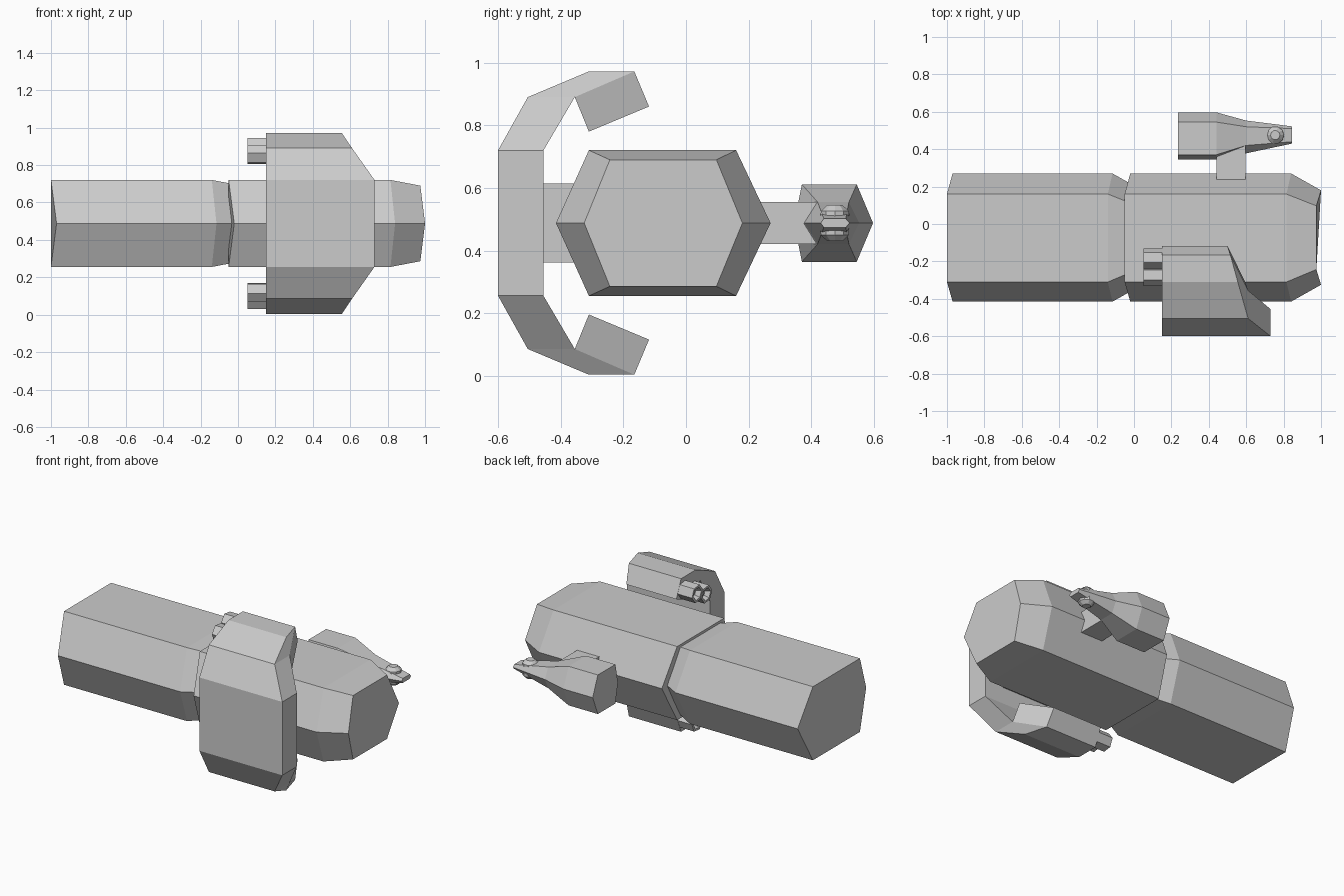
import bpy, bmesh, math

MID = 0.488  # height of the symmetry plane

if "Cube" in bpy.data.objects:
    bpy.data.objects.remove(bpy.data.objects["Cube"])

grey = bpy.data.materials.new("hull_grey")
grey.use_nodes = True
colour = (0.6, 0.6, 0.6, 1)
grey.diffuse_color = colour
grey.node_tree.nodes["Principled BSDF"].inputs["Base Color"].default_value = colour


def finish(name, bm):
    bmesh.ops.recalc_face_normals(bm, faces=bm.faces)
    mesh = bpy.data.meshes.new(name)
    bm.to_mesh(mesh)
    bm.free()
    mesh.materials.append(grey)
    obj = bpy.data.objects.new(name, mesh)
    bpy.context.collection.objects.link(obj)
    obj.location.z = MID
    return obj


def loft(name, rings):
    """Skin matching rings of points and cap both ends."""
    bm = bmesh.new()
    loops = [[bm.verts.new(p) for p in ring] for ring in rings]
    for a, b in zip(loops, loops[1:]):
        for i in range(len(a)):
            j = (i + 1) % len(a)
            bm.faces.new((a[i], a[j], b[j], b[i]))
    bm.faces.new(loops[0])
    bm.faces.new(loops[-1])
    return finish(name, bm)


def hexagon(x_flat, x_side, ys, half_height):
    """Hexagon across x; ys = side, flat start, flat end, side."""
    y0, y1, y2, y3 = ys
    h = half_height
    return [(x_side, y0, 0), (x_flat, y1, h), (x_flat, y2, h),
            (x_side, y3, 0), (x_flat, y2, -h), (x_flat, y1, -h)]


def box(name, x0, x1, y0, y1, h):
    loft(name, [[(x, y0, -h), (x, y1, -h), (x, y1, h), (x, y0, h)] for x in (x0, x1)])


def mirror_vertically(obj):
    mod = obj.modifiers.new("mirror", "MIRROR")
    mod.use_axis = (False, False, True)


# Two identical hull modules, the rear one nested into the front one
wide = (-0.415, -0.31, 0.16, 0.27)
narrow = (-0.325, -0.243, 0.097, 0.18)
for name, start, shoulder in (("rear_hull", -1, -0.14), ("front_hull", -0.05, 0.815)):
    loft(name, [hexagon(start, start + 0.03, wide, 0.2325),
                hexagon(shoulder, shoulder + 0.025, wide, 0.2325),
                hexagon(shoulder + 0.16, shoulder + 0.185, narrow, 0.202)])

# Curved side armour: (y, height above middle, forward end x)
profile = [(-0.6, 0, 0.73), (-0.455, 0, 0.73),
           (-0.6, 0.232, 0.73), (-0.455, 0.232, 0.73),
           (-0.505, 0.402, 0.61), (-0.355, 0.402, 0.61),
           (-0.31, 0.484, 0.555), (-0.165, 0.484, 0.515),
           (-0.31, 0.292, 0.595), (-0.118, 0.372, 0.5)]
cells = [(0, 1, 3, 2), (2, 3, 5, 4), (4, 5, 7, 6), (5, 8, 9, 7)]
bm = bmesh.new()
back = [bm.verts.new((0.15, y, z)) for y, z, x in profile]
front = [bm.verts.new((x, y, z)) for y, z, x in profile]
for cell in cells:
    bm.faces.new([back[i] for i in cell])
    bm.faces.new([front[i] for i in reversed(cell)])
used = [frozenset((c[k], c[(k + 1) % 4])) for c in cells for k in range(4)]
for edge in used:
    a, b = edge
    if used.count(edge) == 1 and edge != frozenset((0, 1)):
        bm.faces.new((back[a], back[b], front[b], front[a]))
mirror_vertically(finish("side_armour", bm))
box("armour_mount", 0.27, 0.6, -0.47, -0.3, 0.126)

# Twin hexagonal nozzles behind each armour tip
tilt = math.atan2(0.08, 0.192)
for n, offset in enumerate((-0.05, 0.05)):
    cy = -0.232 + offset * math.cos(tilt)
    cz = 0.388 + offset * math.sin(tilt)

    def ring(x, r):
        angles = [tilt + math.radians(30 + 60 * k) for k in range(6)]
        return [(x, cy + r * math.cos(a), cz + r * math.sin(a)) for a in angles]

    mirror_vertically(loft("nozzle_%d" % (n + 1),
                           [ring(0.2, 0.055), ring(0.05, 0.055),
                            ring(0.05, 0.04), ring(0.08, 0.025)]))

# Small pod on the far side with a tapered nose
loft("pod", [hexagon(0.235, 0.235, (0.345, 0.37, 0.545, 0.597), 0.1235),
             hexagon(0.44, 0.44, (0.345, 0.37, 0.545, 0.597), 0.1235),
             hexagon(0.6, 0.6, (0.378, 0.42, 0.52, 0.553), 0.067),
             hexagon(0.845, 0.845, (0.43, 0.44, 0.51, 0.522), 0.014)])
box("pod_mount", 0.44, 0.595, 0.2, 0.42, 0.067)


# Faceted sensor domes above and below the nose
def dome_ring(r, z):
    return [(0.755 + r * math.cos(math.tau * k / 10),
             0.475 + r * math.sin(math.tau * k / 10), z) for k in range(10)]


mirror_vertically(loft("sensor_dome", [dome_ring(0.048, 0.012), dome_ring(0.047, 0.038),
                                       dome_ring(0.025, 0.058)]))
